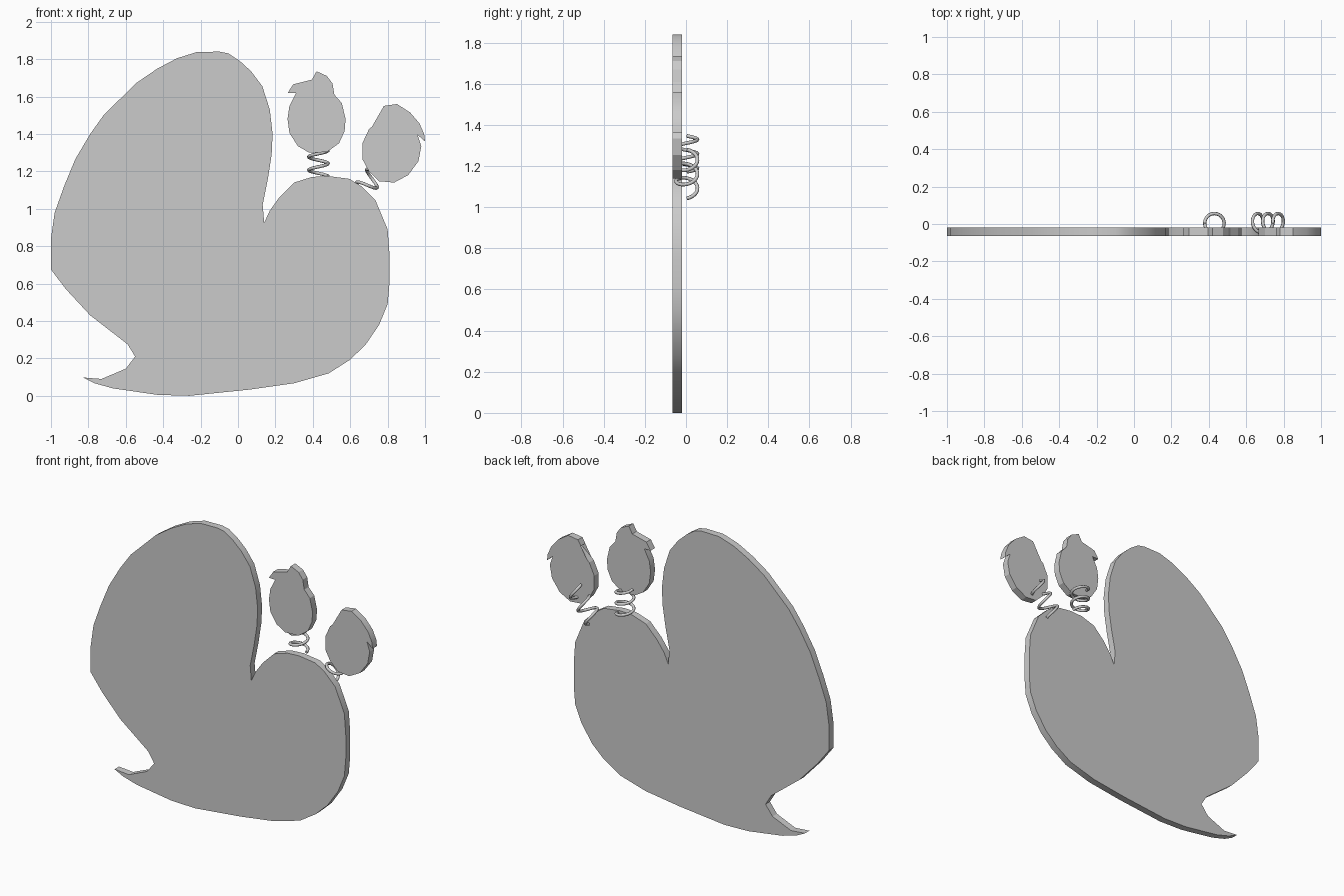
import bpy
import math
from mathutils import Vector

if "Cube" in bpy.data.objects:
    bpy.data.objects.remove(bpy.data.objects["Cube"])

grey = bpy.data.materials.new("plain_grey")
grey.diffuse_color = (0.6, 0.6, 0.6, 1)
grey.use_nodes = True
grey.node_tree.nodes["Principled BSDF"].inputs["Base Color"].default_value = grey.diffuse_color

FRONT, BACK = -0.065, -0.02


def finish(obj, angle):
    obj.data.materials.append(grey)
    bpy.ops.object.select_all(action='DESELECT')
    obj.select_set(True)
    bpy.context.view_layer.objects.active = obj
    bpy.ops.object.shade_smooth_by_angle(angle=math.radians(angle))


def plate(name, outline):
    """Flat cut-out: a clockwise x/z outline given thickness along y."""
    n = len(outline)
    verts = [(x, y, z) for y in (FRONT, BACK) for x, z in outline]
    faces = [tuple(reversed(range(n))), tuple(range(n, 2 * n))]
    faces += [(i, (i + 1) % n, n + (i + 1) % n, n + i) for i in range(n)]
    # outlines run clockwise seen from the front
    faces = [faces[0], faces[1]] + faces[2:]
    mesh = bpy.data.meshes.new(name)
    mesh.from_pydata(verts, [], faces)
    obj = bpy.data.objects.new(name, mesh)
    bpy.context.collection.objects.link(obj)
    bpy.context.view_layer.objects.active = obj
    obj.select_set(True)
    bpy.ops.object.mode_set(mode='EDIT')
    bpy.ops.mesh.select_all(action='SELECT')
    bpy.ops.mesh.normals_make_consistent(inside=False)
    bpy.ops.object.mode_set(mode='OBJECT')
    finish(obj, 25)


def spring(name, base, axis, side, pitch, turns=2.5, radius=0.052, wire=0.009):
    """Helical wire rising from base along axis, starting on the given side."""
    base, axis, side = Vector(base), Vector(axis).normalized(), Vector(side).normalized()
    back = Vector((0, 1, 0))
    curve = bpy.data.curves.new(name, 'CURVE')
    curve.dimensions = '3D'
    curve.bevel_depth = wire
    curve.bevel_resolution = 2
    curve.use_fill_caps = True
    steps = int(turns * 24)
    line = curve.splines.new('POLY')
    line.points.add(steps)
    for i, p in enumerate(line.points):
        t = math.tau * turns * i / steps
        pos = base + axis * (pitch * t / math.tau) \
            + radius * (side * math.cos(t) + back * math.sin(t))
        p.co = (*pos, 1)
    obj = bpy.data.objects.new(name, curve)
    bpy.context.collection.objects.link(obj)
    bpy.ops.object.select_all(action='DESELECT')
    obj.select_set(True)
    bpy.context.view_layer.objects.active = obj
    bpy.ops.object.convert(target='MESH')
    finish(bpy.context.view_layer.objects.active, 60)


# large lobed body with a pointed tail at lower left
plate("body", [
    (-.10, 1.84), (-.05, 1.83), (.01, 1.79), (.07, 1.735), (.13, 1.655),
    (.17, 1.53), (.185, 1.40), (.18, 1.29), (.16, 1.16), (.132, 1.02),
    (.14, .925), (.17, .99), (.22, 1.06), (.30, 1.14), (.395, 1.17),
    (.48, 1.175), (.595, 1.16), (.66, 1.12), (.735, 1.045), (.80, .89),
    (.81, .755), (.81, .605), (.80, .49), (.755, .38), (.68, .27),
    (.595, .19), (.485, .12), (.30, .067), (.06, .033), (-.26, 0),
    (-.43, .005), (-.67, .04), (-.77, .068), (-.83, .098), (-.73, .09),
    (-.60, .145), (-.55, .21), (-.59, .275), (-.79, .43), (-.92, .57),
    (-1, .675), (-1, .84), (-.98, .98), (-.93, 1.12), (-.87, 1.265),
    (-.79, 1.40), (-.715, 1.505), (-.54, 1.675), (-.43, 1.75),
    (-.325, 1.805), (-.22, 1.838)])

# two small tufted ovals above the right lobe
plate("upright_oval", [
    (.42, 1.735), (.475, 1.71), (.505, 1.67), (.515, 1.61), (.555, 1.565),
    (.575, 1.48), (.57, 1.415), (.54, 1.35), (.475, 1.303), (.38, 1.30),
    (.32, 1.335), (.275, 1.405), (.265, 1.48), (.275, 1.55), (.31, 1.618),
    (.265, 1.618), (.295, 1.665), (.395, 1.69)])
plate("tilted_oval", [
    (.85, 1.56), (.92, 1.515), (.97, 1.457), (.995, 1.40), (1.0, 1.36),
    (.96, 1.395), (.98, 1.335), (.965, 1.255), (.91, 1.18), (.835, 1.14),
    (.755, 1.147), (.70, 1.20), (.665, 1.265), (.665, 1.35), (.70, 1.425),
    (.79, 1.50), (.81, 1.49), (.76, 1.515), (.78, 1.55)])

# coil springs behind the plates, joining the ovals to the body
spring("upright_spring", (.43, .004, 1.172), (0, 0, 1), (1, 0, 0), .07)
spring("tilted_spring", (.648, .004, 1.075), (.62, 0, .79), (.79, 0, -.62), .088)
